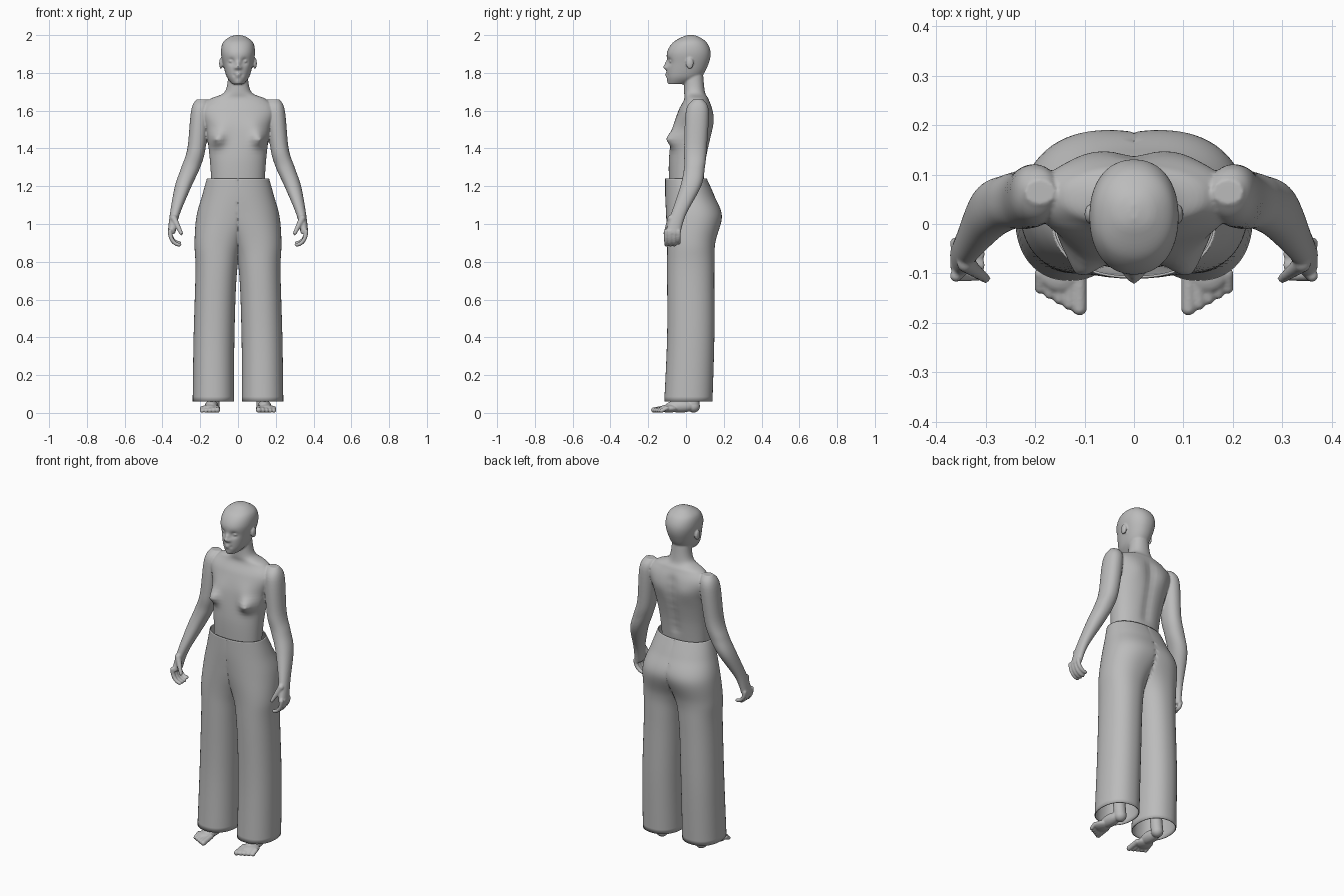
import bpy, bmesh, math
from mathutils import Vector, Matrix

cube = bpy.data.objects.get("Cube")
if cube:
    bpy.data.objects.remove(cube, do_unlink=True)

clay = bpy.data.materials.new("plain_grey")
clay.use_nodes = True
clay.diffuse_color = (0.5, 0.5, 0.5, 1)
clay.node_tree.nodes["Principled BSDF"].inputs["Base Color"].default_value = clay.diffuse_color


def spline(rows, steps):
    """Catmull-Rom interpolation through rows of numbers."""
    padded = [rows[0], *rows, rows[-1]]
    smooth = []
    for before, start, end, after in zip(padded, padded[1:], padded[2:], padded[3:]):
        for step in range(steps):
            t = step / steps
            smooth.append([
                q + t / 2 * (r - p + t * (2 * p - 5 * q + 4 * r - s + t * (3 * q - p - 3 * r + s)))
                for p, q, r, s in zip(before, start, end, after)])
    return smooth + [rows[-1]]


def loft(bm, rows, side=1, segments=64, power=2.2, steps=8, closed=True):
    """Stack rounded rings; a row is height, half width, front, back, centre x.
    An open loft is a half shape that stops at the middle plane."""
    def bow(value):
        return math.copysign(abs(value) ** (2 / power), value)

    rings = []
    for height, half_width, front, back, centre in spline(rows, steps):
        ring = []
        for k in range(segments):
            angle = math.tau * k / segments
            x = centre + half_width * bow(math.cos(angle))
            y = (front + back) / 2 + (back - front) / 2 * bow(math.sin(angle))
            ring.append(bm.verts.new((side * (x if closed else max(x, 0)), y, height)))
        rings.append(ring)
    for low, high in zip(rings, rings[1:]):
        for k in range(segments):
            bm.faces.new((low[k - 1], low[k], high[k], high[k - 1]))
    if closed:
        bm.faces.new(rings[0])
        bm.faces.new(rings[-1])
    return [vert for ring in rings for vert in ring]


def sculpt(verts, x, z, radius, depth, way=-1):
    """Soft stroke on the front (way -1) or back, outward if depth is positive."""
    for centre in {x, -x}:
        for vert in verts:
            if vert.co.y * way > 0:
                distance = math.hypot(vert.co.x - centre, vert.co.z - z)
                vert.co.y += way * depth * math.exp(-(distance / radius) ** 2)


def ball(bm, side, centre, size):
    x, y, z = centre
    matrix = Matrix.Translation((side * x, y, z)) @ Matrix.Diagonal((*size, 1))
    bmesh.ops.create_icosphere(bm, subdivisions=3, radius=1, matrix=matrix)


def rod(bm, side, start, end, thick, thin):
    """Tapering rounded limb made of overlapping balls."""
    count = 10
    for step in range(count + 1):
        t = step / count
        radius = thick + (thin - thick) * t
        ball(bm, side, Vector(start).lerp(Vector(end), t), (radius, radius, radius))


def finish(name, bm):
    bmesh.ops.recalc_face_normals(bm, faces=bm.faces)
    for face in bm.faces:
        face.smooth = True
    mesh = bpy.data.meshes.new(name)
    bm.to_mesh(mesh)
    bm.free()
    mesh.materials.append(clay)
    part = bpy.data.objects.new(name, mesh)
    bpy.context.collection.objects.link(part)
    return part


def fuse(part, voxel):
    """Melt overlapping shapes into one smooth skin."""
    remesh = part.modifiers.new("fuse", 'REMESH')
    remesh.mode = 'VOXEL'
    remesh.voxel_size = voxel
    remesh.use_smooth_shade = True
    soften = part.modifiers.new("soften", 'SMOOTH')
    soften.factor = 0.5
    soften.iterations = 3


body = bmesh.new()

# Torso and neck
torso = loft(body, [
    (1.2, .14, -.09, .09, 0), (1.35, .15, -.09, .11, 0), (1.5, .17, -.07, .14, 0),
    (1.6, .2, -.04, .14, 0), (1.66, .15, -.01, .12, 0), (1.7, .07, -.01, .1, 0),
    (1.8, .05, -.01, .09, 0)])
sculpt(torso, .11, 1.45, .04, .045)
sculpt(torso, .09, 1.51, .05, .01)
sculpt(torso, .12, 1.45, .01, .008)
# Shoulder blades and spine groove
sculpt(torso, .09, 1.55, .06, .01, way=1)
for vertebra in range(7):
    sculpt(torso, 0, 1.3 + vertebra / 20, .03, -.008, way=1)

# Head
head = loft(body, [
    (1.74, .03, -.09, 0, 0), (1.78, .06, -.1, .08, 0), (1.85, .08, -.1, .12, 0),
    (1.91, .09, -.1, .13, 0), (1.96, .08, -.07, .11, 0), (1.99, .045, -.02, .07, 0),
    (2, .01, .01, .04, 0)], segments=96, steps=12)
# Eye sockets, nose, nostrils, lips, mouth corners and chin
sculpt(head, .035, 1.86, .017, -.014)
sculpt(head, 0, 1.85, .012, .012)
sculpt(head, 0, 1.83, .012, .022)
sculpt(head, .015, 1.826, .008, .009)
sculpt(head, 0, 1.79, .014, .01)
sculpt(head, .02, 1.788, .007, -.006)
sculpt(head, 0, 1.75, .015, .006)

for side in (1, -1):
    # Eyelid and ear
    ball(body, side, (.034, -.077, 1.862), (.016, .012, .009))
    ball(body, side, (.09, .02, 1.85), (.01, .02, .03))

    # Arm and palm
    loft(body, [
        (1.66, .03, .04, .09, .19), (1.6, .048, 0, .12, .2), (1.4, .048, -.01, .11, .22),
        (1.3, .05, -.01, .1, .25), (1.2, .044, -.03, .08, .29), (1.05, .026, -.08, 0, .335),
        (.95, .02, -.11, -.03, .352)], side)

    # Curled fingers, each a quarter arc
    for finger in range(4):
        y = -.105 + finger * .022
        reach = .07 - .01 * (finger == 3)
        for step in range(13):
            bend = step * math.pi / 24
            radius = .0125 - step / 5000
            ball(body, side, (.31 + .05 * math.cos(bend), y, .96 - reach * math.sin(bend)),
                 (radius, radius, radius))

    # Thumb
    rod(body, side, (.34, -.08, 1.03), (.3, -.11, .95), .018, .01)

fuse(finish("upper_body", body), .005)

# Wide trousers: half shape open at waist, hem and seam, then mirrored
half = bmesh.new()
loft(half, [
    (.06, .11, -.115, .14, .13), (.4, .108, -.1, .15, .127), (.75, .11, -.1, .15, .115),
    (.9, .13, -.1, .155, .1), (1.04, .17, -.105, .19, .05), (1.15, .18, -.11, .15, .01),
    (1.24, .165, -.11, .11, 0)], closed=False)
seam = [face for face in half.faces if all(vert.co.x == 0 for vert in face.verts)]
bmesh.ops.delete(half, geom=seam, context='FACES')
trousers = finish("trousers", half)
trousers.modifiers.new("other_leg", 'MIRROR')
cloth = trousers.modifiers.new("cloth", 'SOLIDIFY')
cloth.thickness = .005

# Bare feet: ankle, heel, sole and toes
feet = bmesh.new()
for side in (1, -1):
    rod(feet, side, (.13, .04, .035), (.13, .02, .2), .034, .034)
    ball(feet, side, (.14, -.03, .035), (.036, .08, .034))
    ball(feet, side, (.148, -.09, .023), (.047, .05, .022))
    for toe in range(5):
        x = .11 + toe / 50
        radius = .015 - toe / 1000
        rod(feet, side, (x, -.1, .026), (x, -.17 + toe / 100, radius), radius, radius)
fuse(finish("feet", feet), .004)
